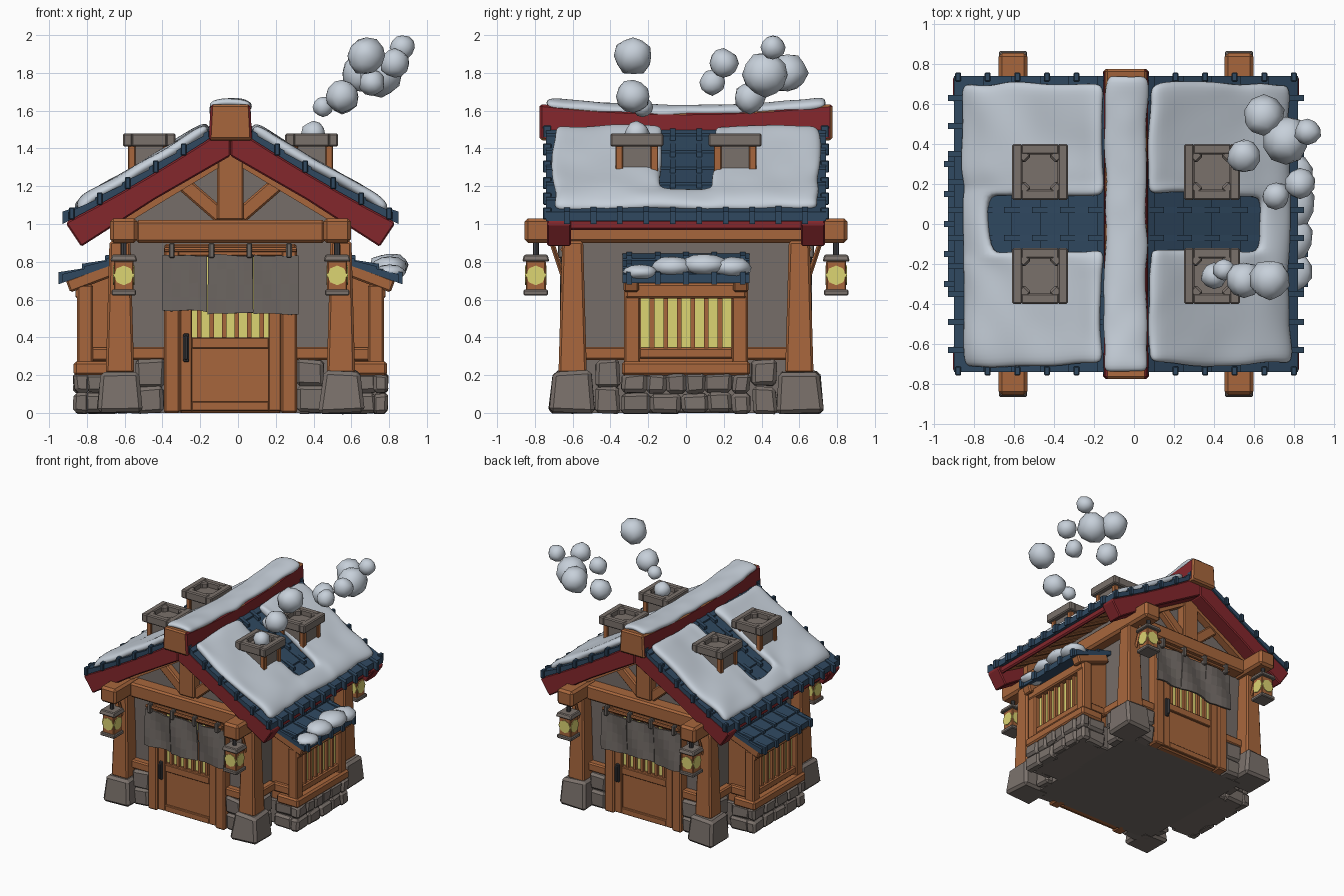
import bpy, bmesh, math, random
from mathutils import Vector, Matrix

random.seed(4)
if "Cube" in bpy.data.objects:
    bpy.data.objects.remove(bpy.data.objects["Cube"])

def material(name, *rgb):
    m = bpy.data.materials.new(name)
    m.use_nodes = True
    m.diffuse_color = (*rgb, 1)
    m.node_tree.nodes["Principled BSDF"].inputs["Base Color"].default_value = (*rgb, 1)
    return m

WOOD = material("orange wood", .39, .134, .046)
RED = material("red paint", .23, .02, .025)
BLUE = material("blue tile", .029, .066, .118)
SNOW = material("snow", .57, .63, .7)
STONE = material("stone", .195, .165, .147)
PLASTER = material("plaster", .18, .153, .138)
CLOTH = material("grey cloth", .155, .135, .123)
GLOW = material("yellow window", .72, .66, .17)
IRON = material("dark iron", .055, .055, .06)

CENTRE = Matrix.Translation((-.04, 0, 0))
FULL = CENTRE
HALF_TURN = CENTRE @ Matrix.Rotation(math.pi, 4, 'Z')
place = FULL

def finish(name, bm, mat, bevel=0, smooth=False):
    bmesh.ops.recalc_face_normals(bm, faces=bm.faces)
    bm.transform(place)
    me = bpy.data.meshes.new(name)
    for f in bm.faces:
        f.smooth = smooth
    bm.to_mesh(me)
    bm.free()
    me.materials.append(mat)
    ob = bpy.data.objects.new(name, me)
    bpy.context.collection.objects.link(ob)
    if bevel:
        b = ob.modifiers.new("bevel", 'BEVEL')
        b.width, b.segments = bevel, 1
    return ob

def box(name, c, s, mat, top=1, bevel=.01, jit=0, rot=None):
    bm = bmesh.new()
    bmesh.ops.create_cube(bm, size=1)
    for v in bm.verts:
        k = top if v.co.z > 0 else 1
        v.co = Vector((v.co.x * s[0] * k, v.co.y * s[1] * k, v.co.z * s[2]))
        v.co += Vector([random.uniform(-jit, jit) for _ in range(3)])
    if rot:
        bm.transform(rot.to_matrix().to_4x4())
    bmesh.ops.translate(bm, verts=bm.verts, vec=c)
    return finish(name, bm, mat, bevel)

def beam(name, p, q, w, h, mat):
    p, q = Vector(p), Vector(q)
    return box(name, (p + q) / 2, (w, h, (q - p).length), mat, rot=(q - p).to_track_quat('Z', 'Y'))

def cyl(name, p, q, r, mat, n=8):
    p, q = Vector(p), Vector(q)
    bm = bmesh.new()
    bmesh.ops.create_cone(bm, cap_ends=True, segments=n, radius1=r, radius2=r, depth=(q - p).length)
    bm.transform(Matrix.Translation((p + q) / 2) @ (q - p).to_track_quat('Z', 'Y').to_matrix().to_4x4())
    return finish(name, bm, mat)

def prism(name, pts, y0, y1, mat, n=1, bevel=0):
    """Profile in x and z, extruded along y in n steps."""
    bm = bmesh.new()
    ring = bm.faces.new([bm.verts.new((x, y0, z)) for x, z in pts])
    for _ in range(n):
        r = bmesh.ops.extrude_face_region(bm, geom=[ring])["geom"]
        new = next(g for g in r if isinstance(g, bmesh.types.BMFace))
        bmesh.ops.translate(bm, verts=new.verts, vec=(0, (y1 - y0) / n, 0))
        if ring.is_valid and n > 1 and ring.verts[0].co.y > y0 + .001:
            bm.faces.remove(ring)
        ring = new
    return finish(name, bm, mat, bevel)

def blob(name, c, r, squash=(1, 1, 1)):
    bm = bmesh.new()
    bmesh.ops.create_icosphere(bm, subdivisions=2, radius=r)
    for v in bm.verts:
        v.co = Vector(a * b for a, b in zip(v.co * random.uniform(.92, 1.06), squash)) + Vector(c)
    return finish(name, bm, SNOW, smooth=True)

def sheet(name, us, vs, fn, mat, thick, keep=lambda u, v: True, soft=True):
    """Lumpy thick sheet over a grid; fn maps (u, v) to a point."""
    bm = bmesh.new()
    g = [[bm.verts.new(fn(u, v)) for v in vs] for u in us]
    for i in range(len(us) - 1):
        for j in range(len(vs) - 1):
            if keep((us[i] + us[i + 1]) / 2, (vs[j] + vs[j + 1]) / 2):
                bm.faces.new((g[i][j], g[i + 1][j], g[i + 1][j + 1], g[i][j + 1]))
    bmesh.ops.delete(bm, geom=[v for v in bm.verts if not v.link_faces], context='VERTS')
    bm.normal_update()
    up = sum(f.normal.z for f in bm.faces)
    ob = finish(name, bm, mat, smooth=soft)
    s = ob.modifiers.new("thickness", 'SOLIDIFY')
    s.thickness, s.offset = thick, (1 if up > -.01 else -1)
    if soft:
        s = ob.modifiers.new("soften", 'SUBSURF')
        s.levels = s.render_levels = 2
    return ob

def spread(a, b, n):
    return [a + (b - a) * i / (n - 1) for i in range(n)]

def wobble(k):
    return random.uniform(-k, k)

def stones(p, q, depth, height, rows):
    p, q = Vector(p), Vector(q)
    d = q - p
    for r in range(rows):
        t = 0
        while t < .99:
            e = min(1, t + random.uniform(.1, .17) / d.length)
            e = 1 if 1 - e < .08 / d.length else e
            c = p + d * (t + e) / 2 + Vector((0, 0, (r + .5) * height / rows))
            s = [abs(k) * (e - t) + (0 if abs(k) > .01 else depth) for k in d]
            box("wall_stone", c, (s[0], s[1], height / rows), STONE, bevel=.018, jit=.009)
            t = e

def roof_z(u):
    t = (.86 - abs(u)) / .86
    return 1.045 + .445 * t + .065 * t * t

def tiles(name, u0, u1, zf, y0, y1, n, lift, thick):
    us = spread(u0, u1, n + 1)
    top = []
    for a, b in zip(us, us[1:]):
        top += [(a, zf(a) + lift), (b, zf(b) + lift * .3)]
    return prism(name, top + [(u, zf(u) - thick) for u in reversed(us)], y0, y1, BLUE)

# Plaster body with gables
body = [(-.55, 0), (.55, 0), (.55, 1.12), (0, 1.43), (-.55, 1.12)]
prism("plaster_body", body, -.55, .55, PLASTER)

# Corner posts, feet, beam ends and lanterns
for sx in (-1, 1):
    box("side_beam", (.565 * sx, 0, .965), (.145, 1.71, .13), WOOD, bevel=.018)
    for sy in (-1, 1):
        box("post_foot", (.59 * sx, .6 * sy, .11), (.24, .25, .22), STONE, top=.84, bevel=.02, jit=.008)
        box("corner_post", (.585 * sx, .6 * sy, .56), (.15, .15, .7), WOOD, top=.74, bevel=.012)
        beam("post_brace", (.57 * sx, .65 * sy, .72), (.57 * sx, .71 * sy, .9), .025, .025, WOOD)
        x, y = .565 * sx, .795 * sy
        cyl("lantern_hook", (x, y, .83), (x, y, .91), .016, IRON)
        box("lantern_cap", (x, y, .82), (.145, .145, .035), STONE, top=.85, bevel=.006)
        box("lantern_body", (x, y, .725), (.105, .105, .16), WOOD, bevel=.006)
        box("lantern_base", (x, y, .637), (.13, .13, .03), STONE, bevel=.006)
        for d in (Vector((.057, 0, 0)), Vector((0, .057, 0))):
            c = Vector((x, y, .728))
            cyl("lantern_glass", c - d, c + d, .052, GLOW)

# Front and back walls, made alike
for place in (FULL, HALF_TURN):
    box("cross_beam", (0, -.6, .96), (1.0, .12, .12), WOOD, bevel=.014)
    box("gable_post", (0, -.58, 1.2), (.14, .09, .36), WOOD)
    for s in (-1, 1):
        beam("gable_brace", (.05 * s, -.57, 1.04), (.28 * s, -.57, 1.24), .07, .08, WOOD)
        box("door_post", (.31 * s, -.575, .44), (.085, .11, .88), WOOD)
        box("wall_rail", (.44 * s, -.57, .315), (.2, .07, .07), WOOD)
        stones((.35 * s, -.57, 0), (.5 * s, -.57, 0), .1, .28, 2)
        box("door_stile", (.235 * s, -.6, .43), (.065, .03, .84), WOOD, bevel=.005)
    # Door with glowing barred window
    box("door", (0, -.565, .2), (.54, .06, .4), WOOD)
    for z, h in ((.035, .05), (.37, .06)):
        box("door_rail", (0, -.6, z), (.41, .03, h), WOOD, bevel=.005)
    box("door_window", (0, -.55, .62), (.5, .04, .46), GLOW, bevel=0)
    for x in spread(-.165, .165, 6):
        box("door_bar", (x, -.58, .62), (.024, .03, .46), WOOD, bevel=0)
    box("door_lintel", (0, -.58, .86), (.7, .09, .07), WOOD)
    box("door_handle", (-.235, -.64, .345), (.02, .025, .13), IRON, bevel=.006)
    box("handle_plate", (-.235, -.62, .345), (.03, .02, .15), IRON, bevel=.004)
    # Hanging cloth on a rod
    cyl("cloth_rod", (-.35, -.65, .865), (.35, -.65, .865), .014, WOOD)
    for x in (-.31, -.1, .1, .31):
        box("cloth_loop", (x, -.655, .86), (.03, .045, .08), CLOTH, bevel=.006)
    for x in (-.242, 0, .242):
        drop = random.uniform(0, .025)
        sheet("cloth_panel", spread(x - .119, x + .119, 6), spread(.52 + drop, .835, 5),
              lambda u, v: (u, -.643 + .01 * math.sin(u * 20 + v * 9), v + wobble(.006)),
              CLOTH, .014, soft=False)

# Side bays, made alike
def bay_z(u):
    return .835 - (u - .56) * .36

for place in (FULL, HALF_TURN):
    box("bay_footing", (.66, 0, .1), (.28, .6, .2), STONE)
    stones((.79, -.34, 0), (.79, .34, 0), .08, .21, 2)
    for s in (-1, 1):
        stones((.6, .3 * s, 0), (.77, .3 * s, 0), .07, .21, 2)
        stones((.57, .35 * s, 0), (.57, .48 * s, 0), .08, .28, 2)
        box("side_rail", (.57, .42 * s, .315), (.06, .24, .07), WOOD)
        box("bay_post", (.77, .285 * s, .45), (.085, .085, .46), WOOD)
        beam("bay_rafter", (.57, .29 * s, .78), (.86, .29 * s, .67), .08, .07, WOOD)
        box("bay_side_rail", (.67, .29 * s, .31), (.2, .05, .07), WOOD)
    prism("bay_body", [(.5, .2), (.755, .2), (.755, .72), (.5, .82)], -.28, .28, WOOD)
    box("bay_sill", (.73, 0, .235), (.2, .68, .075), WOOD, bevel=.014)
    box("bay_lower_rail", (.775, 0, .315), (.05, .5, .06), WOOD)
    box("bay_header", (.78, 0, .645), (.08, .64, .08), WOOD)
    box("bay_window", (.76, 0, .475), (.018, .48, .27), GLOW, bevel=0)
    for y in spread(-.18, .18, 6):
        box("bay_bar", (.78, y, .475), (.024, .024, .27), WOOD, bevel=0)
    tiles("bay_roof", .89, .54, bay_z, -.335, .335, 3, .018, .028)
    for y in spread(-.3, .3, 5):
        tiles("bay_roof_rib", .91, .54, bay_z, y - .015, y + .015, 3, .036, .028)
place = FULL
for y, z, r in ((-.07, .775, 1), (.1, .785, 1.1), (.24, .77, 1)):
    blob("bay_snow", (.84, y, z), .1 * r, (.95, 1.15, .55))
blob("bay_snow_small", (.845, -.24, .745), .085, (1, 1.1, .5))

# Main roof halves, made alike
EAVE = spread(.86, 0, 7)
for place in (FULL, HALF_TURN):
    tiles("roof_tiles", .86, 0, roof_z, -.74, .74, 6, .018, .03)
    prism("roof_deck", [(u * .97, roof_z(u) - .03) for u in EAVE] +
          [(u * .97, roof_z(u) - .07) for u in reversed(EAVE)], -.69, .69, WOOD)
    box("eave_board", (.825, 0, .995), (.03, 1.24, .055), RED)
    for y in spread(-.63, .63, 10):
        tiles("roof_rib", .89, .05, roof_z, y - .015, y + .015, 6, .036, .03)
    for y in spread(-.48, .48, 6):
        beam("rafter", (.1, y, 1.4), (.8, y, 1.01), .05, .06, WOOD)
    for s in (-1, 1):
        prism("barge_board", [(u, roof_z(u) - .03) for u in EAVE] + [(0, 1.36), (.4, 1.13), (.79, .88), (.87, 1.0)],
              .61 * s, .735 * s, RED, bevel=.008)
        prism("gable_rafter", [(0, 1.44), (0, 1.335), (.62, .96), (.62, 1.1)], .56 * s, .62 * s, WOOD)
        for u in spread(.1, .84, 6):
            box("edge_tile_peg", (u, .735 * s, roof_z(u)), (.03, .045, .065), BLUE, bevel=.005)
    # Snow blanket with a bare strip in the middle, drooping at the eave
    sheet("roof_snow", [.1, .2, .33, .46, .57, .665, .74, .79],
          [-.705, -.62, -.5, -.38, -.26, -.19, -.14, 0, .14, .19, .26, .38, .5, .62, .705],
          lambda u, v: (u + wobble(.016), v + wobble(.016),
                        roof_z(u) + wobble(.012) - (.025 if u > .78 else 0)),
          SNOW, .06, lambda u, v: abs(v) > .13 or u > .67)
    # Chimneys
    for s in (-1, 1):
        x, y = .43, .26 * s
        box("chimney_stack", (x, y, 1.31), (.2, .2, .25), STONE)
        for i in (-1, 1):
            for j in (-1, 1):
                box("chimney_post", (x + .093 * i, y + .093 * j, 1.3), (.04, .04, .24), WOOD, bevel=.005)
                beam("cap_corner", (x + .1 * i, y + .06 * j, 1.445), (x + .06 * i, y + .1 * j, 1.445),
                     .05, .066, STONE)
            box("chimney_cap_side", (x + .114 * i, y, 1.445), (.052, .28, .07), STONE, bevel=.008)
            box("chimney_cap_end", (x, y + .114 * i, 1.445), (.19, .052, .07), STONE, bevel=.008)
place = FULL

# Ridge beam: red sides, wooden ends and top, sagging slightly
ridge = prism("ridge_beam", [(-.115, 1.4), (.115, 1.4), (.105, 1.59), (-.105, 1.59)], -.775, .775, WOOD,
              n=10, bevel=.012)
ridge.data.materials.append(RED)
for f in ridge.data.polygons:
    f.material_index = int(abs(f.normal.x) > .7)
for v in ridge.data.vertices:
    v.co.z += .045 * (v.co.y / .775) ** 2
sheet("ridge_snow", [-.095, -.05, 0, .05, .095], spread(-.745, .745, 15),
      lambda u, v: (u + wobble(.014), v, 1.583 + .045 * (v / .775) ** 2 - 2.5 * u * u + wobble(.008)), SNOW, .05)

# Chimney smoke, in world positions
place = Matrix()
for x, y, z, r in ((.4, -.26, 1.48, .065), (.45, -.23, 1.62, .055), (.55, -.28, 1.675, .09), (.68, -.28, 1.89, .103),
                   (.87, .46, 1.935, .067), (.83, .2, 1.85, .078), (.71, .14, 1.75, .07),
                   (.76, .42, 1.79, .12), (.65, .54, 1.8, .105), (.55, .34, 1.67, .085)):
    blob("smoke_puff", (x, y, z), r)
